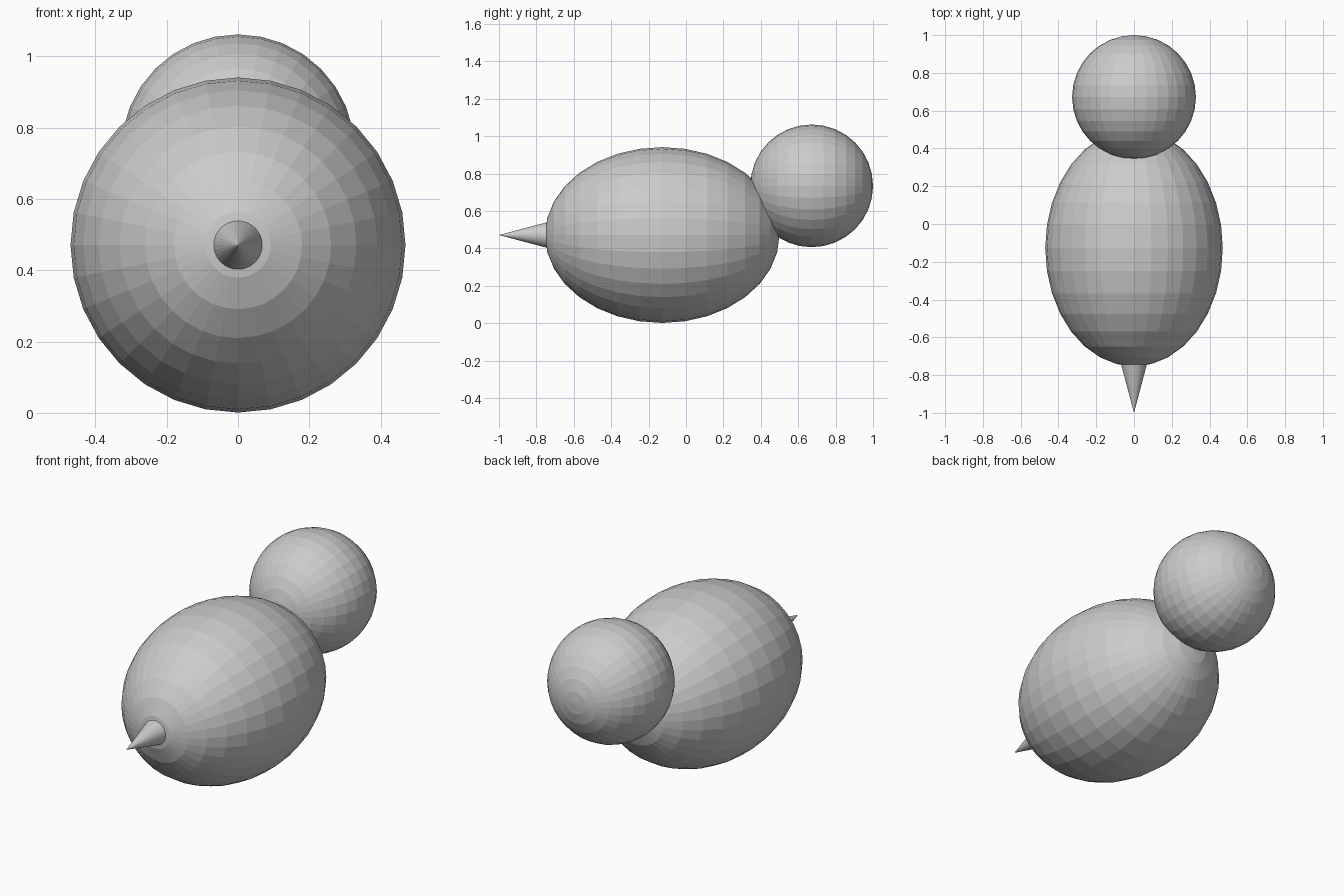
import bpy
import math

if "Cube" in bpy.data.objects:
    bpy.data.objects.remove(bpy.data.objects["Cube"])

grey = bpy.data.materials.new("plain grey")
grey.diffuse_color = (0.6, 0.6, 0.6, 1)
grey.use_nodes = True
grey.node_tree.nodes["Principled BSDF"].inputs["Base Color"].default_value = grey.diffuse_color

AXIS_Z = 0.471  # height of the body axis


def finish(name):
    obj = bpy.context.object
    obj.name = name
    obj.data.materials.append(grey)
    return obj


def ball(name, centre, radius, stretch=1.0):
    """Flat-faced sphere with its poles along y."""
    bpy.ops.mesh.primitive_uv_sphere_add(
        segments=32, ring_count=16, radius=radius, location=centre,
        rotation=(math.radians(90), 0, 0))
    obj = finish(name)
    obj.scale.z = stretch  # local z runs along world y
    return obj


# Egg-shaped body and round head
ball("body", (0, -0.127, AXIS_Z), 0.47, 4 / 3)
ball("head", (0, 0.672, 0.734), 0.328)

# Pointed spike at the front, base just inside the body
base_y, tip_y = -0.735, -1.0
bpy.ops.mesh.primitive_cone_add(
    vertices=32, radius1=0.0705, radius2=0, depth=base_y - tip_y,
    location=(0, (base_y + tip_y) / 2, AXIS_Z),
    rotation=(math.radians(90), 0, 0))
finish("spike")
